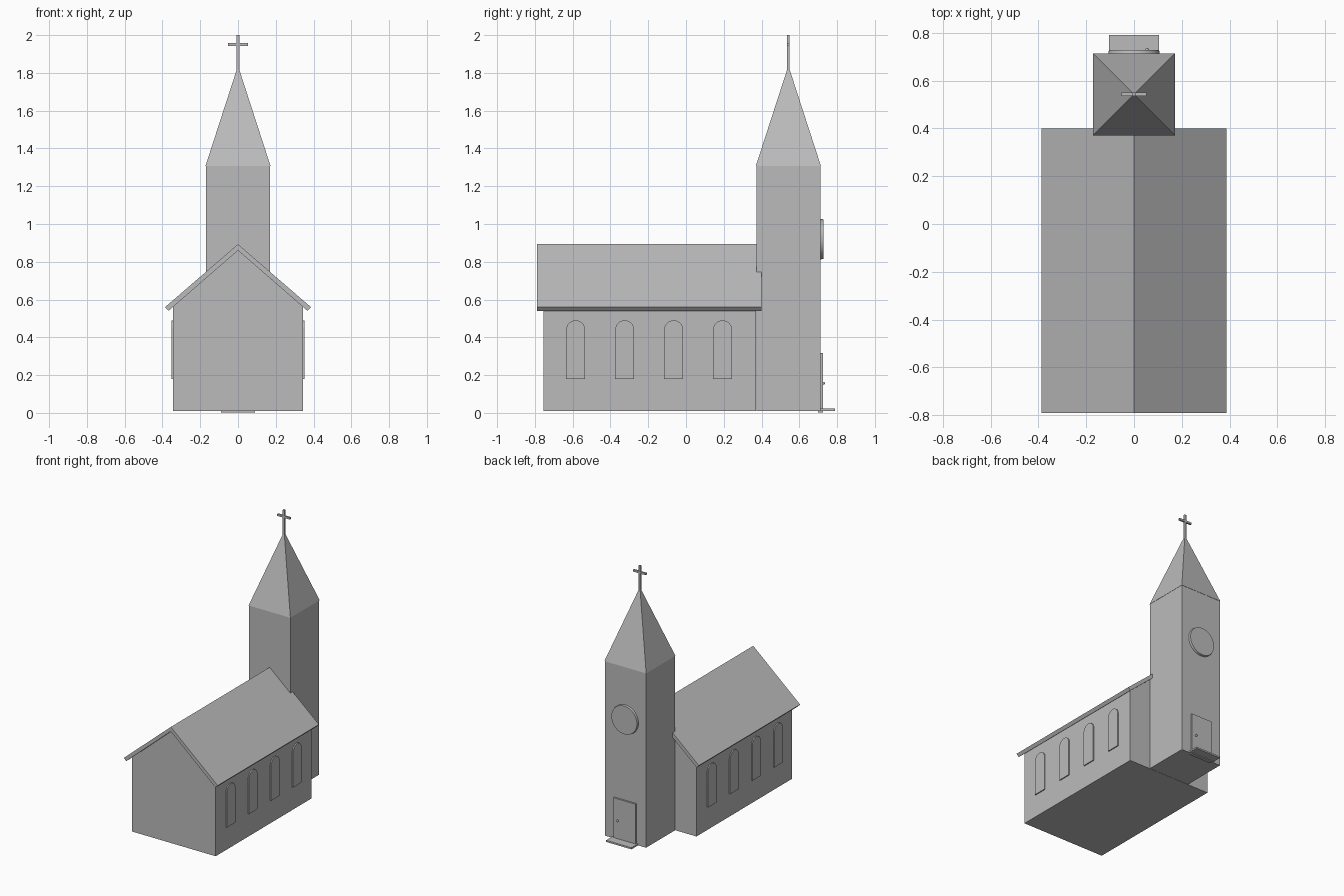
import bpy, bmesh, math
from mathutils import Matrix

cube = bpy.data.objects.get("Cube")
if cube:
    bpy.data.objects.remove(cube, do_unlink=True)

stone = bpy.data.materials.new("plain_grey")
stone.use_nodes = True
GREY = (0.5, 0.5, 0.5, 1)
stone.diffuse_color = GREY
stone.node_tree.nodes["Principled BSDF"].inputs["Base Color"].default_value = GREY


def finish(name, bm):
    bmesh.ops.recalc_face_normals(bm, faces=bm.faces)
    mesh = bpy.data.meshes.new(name)
    bm.to_mesh(mesh)
    bm.free()
    mesh.materials.append(stone)
    obj = bpy.data.objects.new(name, mesh)
    bpy.context.collection.objects.link(obj)
    return obj


def box(name, x, y, z):
    """Box from (low, high) pairs on each axis."""
    bm = bmesh.new()
    bmesh.ops.create_cube(bm, size=1)
    for v in bm.verts:
        v.co = [lo + (hi - lo) * (c + 0.5) for c, (lo, hi) in zip(v.co, (x, y, z))]
    return finish(name, bm)


def prism(name, outline, place, low, high):
    """Extrude a 2D outline; place(a, b, depth) gives the 3D position."""
    bm = bmesh.new()
    rings = [[bm.verts.new(place(a, b, d)) for a, b in outline] for d in (low, high)]
    n = len(outline)
    for ring in rings:
        bm.faces.new(ring)
    for i in range(n):
        j = (i + 1) % n
        bm.faces.new((rings[0][i], rings[0][j], rings[1][j], rings[1][i]))
    return finish(name, bm)


def smooth(obj):
    bpy.ops.object.select_all(action='DESELECT')
    obj.select_set(True)
    bpy.context.view_layer.objects.active = obj
    bpy.ops.object.shade_smooth_by_angle(angle=math.radians(30))


def along_y(a, b, d):
    return (a, d, b)


def along_x(a, b, d):
    return (d, a, b)


# Nave walls, gable halves and roof
box("nave_walls", (-0.345, 0.345), (-0.755, 0.37), (0.01, 0.575))
for side, label in ((1, "left"), (-1, "right")):
    prism(f"gable_{label}", [(0, 0.575), (side * 0.335, 0.575), (0, 0.862)],
          along_y, -0.755, 0.37)
prism("nave_roof", [(-0.386, 0.56), (0, 0.893), (0.386, 0.56),
                    (0.368, 0.54), (0, 0.86), (-0.368, 0.54)], along_y, -0.79, 0.4)

# Arched windows on both long walls
HALF = 0.05
arch = [(HALF * math.cos(t * math.pi / 16), 0.44 + HALF * math.sin(t * math.pi / 16))
        for t in range(17)]
arch = [(HALF, 0.18)] + arch + [(-HALF, 0.18)]
for side, label in ((1, "left"), (-1, "right")):
    for i in range(4):
        y = -0.584 + 0.2593 * i
        smooth(prism(f"window_{label}_{i + 1}", [(a + y, b) for a, b in arch],
                     along_x, side * 0.335, side * 0.353))

# Tower and spire
TOWER_Y = 0.542
box("tower", (-0.17, 0.17), (0.372, 0.712), (0.01, 1.308))
bm = bmesh.new()
bmesh.ops.create_cone(bm, cap_ends=True, segments=4, radius1=0.172 * math.sqrt(2), radius2=0,
                      depth=0.53, matrix=Matrix.Translation((0, TOWER_Y, 1.573))
                      @ Matrix.Rotation(math.pi / 4, 4, 'Z'))
finish("spire", bm)

# Cross
R = 0.007
box("cross_post", (-R, R), (TOWER_Y - R, TOWER_Y + R), (1.81, 2.0))
box("cross_bar", (-0.052, 0.052), (TOWER_Y - R, TOWER_Y + R), (1.943, 1.957))

# Round disc on the tower
bm = bmesh.new()
bmesh.ops.create_cone(bm, cap_ends=True, segments=48, radius1=0.11, radius2=0.105, depth=0.026,
                      matrix=Matrix.Translation((0, 0.714, 0.92))
                      @ Matrix.Rotation(-math.pi / 2, 4, 'X'))
smooth(finish("tower_disc", bm))

# Door, knob and step
box("door", (-0.09, 0.09), (0.7, 0.725), (0.003, 0.318))
bm = bmesh.new()
bmesh.ops.create_uvsphere(bm, u_segments=16, v_segments=8, radius=0.008,
                          matrix=Matrix.Translation((0.054, 0.728, 0.157)))
smooth(finish("door_knob", bm))
box("door_step", (-0.104, 0.104), (0.7, 0.79), (0.01, 0.022))
